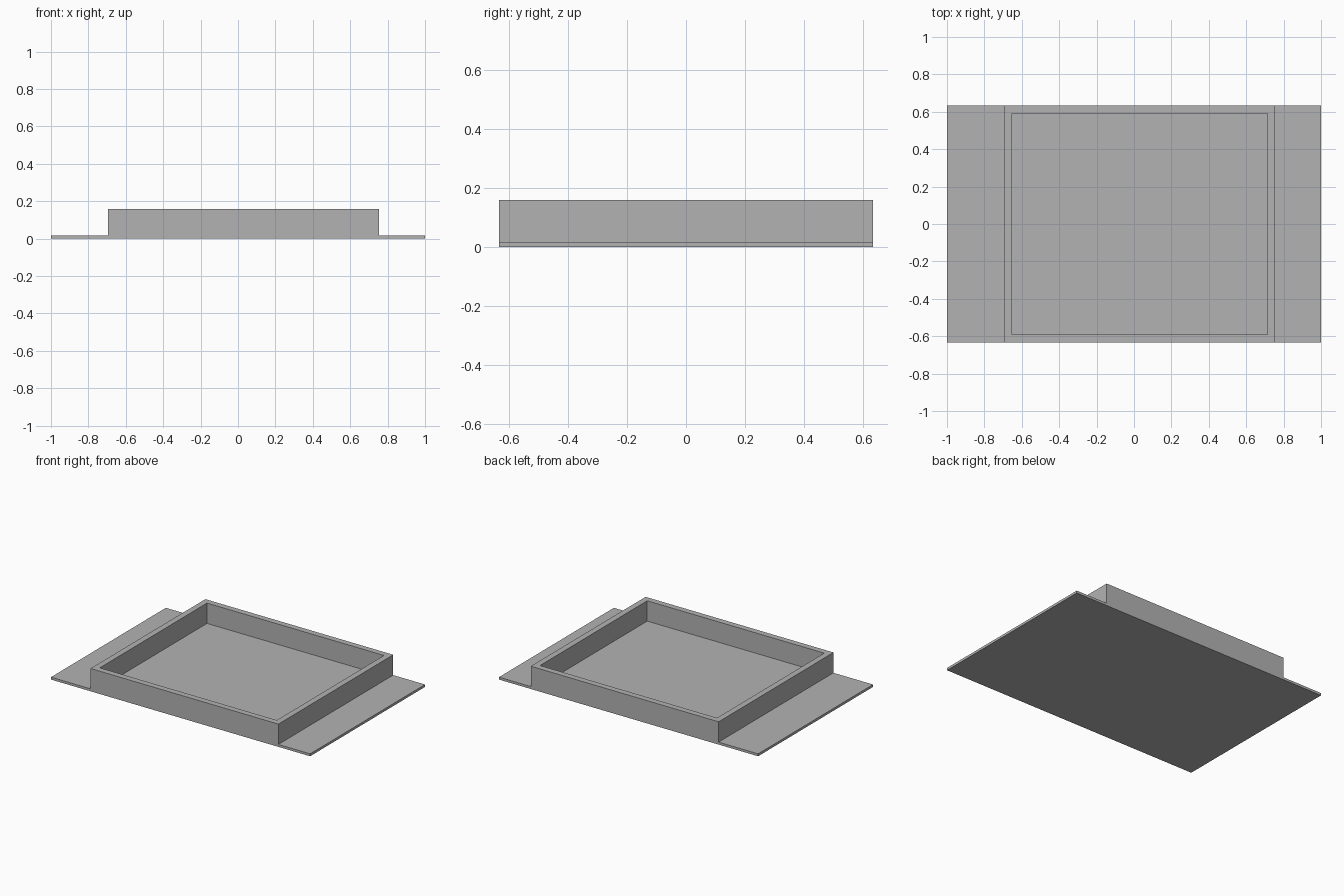
import bpy
import bmesh

default = bpy.data.objects.get("Cube")
if default:
    bpy.data.objects.remove(default, do_unlink=True)

grey = bpy.data.materials.new("plain_grey")
grey.use_nodes = True
colour = (0.45, 0.45, 0.45, 1)
grey.diffuse_color = colour
grey.node_tree.nodes["Principled BSDF"].inputs["Base Color"].default_value = colour

# Main dimensions
HALF_LENGTH, HALF_DEPTH = 1.0, 0.633
BASE_TOP, RIM_TOP = 0.017, 0.159
RIM_LEFT, RIM_RIGHT = 0.755, -0.695
WALL = 0.042


def rectangle(bm, x0, x1, y0, y1, z):
    corners = [(x0, y0), (x1, y0), (x1, y1), (x0, y1)]
    return [bm.verts.new((x, y, z)) for x, y in corners]


def bridge(bm, lower, upper):
    """Join two rectangles with a band of four quads."""
    for i in range(4):
        j = (i + 1) % 4
        bm.faces.new((lower[i], lower[j], upper[j], upper[i]))


def finish(bm, name):
    bmesh.ops.recalc_face_normals(bm, faces=bm.faces)
    mesh = bpy.data.meshes.new(name)
    bm.to_mesh(mesh)
    bm.free()
    mesh.materials.append(grey)
    bpy.context.collection.objects.link(bpy.data.objects.new(name, mesh))


# Thin base plate, with a flange showing at each end
bm = bmesh.new()
bottom = rectangle(bm, -HALF_LENGTH, HALF_LENGTH, -HALF_DEPTH, HALF_DEPTH, 0)
top = rectangle(bm, -HALF_LENGTH, HALF_LENGTH, -HALF_DEPTH, HALF_DEPTH, BASE_TOP)
bridge(bm, bottom, top)
bm.faces.new(bottom)
bm.faces.new(top)
finish(bm, "base_plate")

# Raised rectangular rim, open in the middle
bm = bmesh.new()
loops = []
for inset, z in ((0, BASE_TOP), (0, RIM_TOP), (WALL, RIM_TOP), (WALL, BASE_TOP)):
    loops.append(rectangle(bm, RIM_RIGHT + inset, RIM_LEFT - inset,
                           -HALF_DEPTH + inset, HALF_DEPTH - inset, z))
for i in range(4):
    bridge(bm, loops[i], loops[(i + 1) % 4])
finish(bm, "raised_rim")
